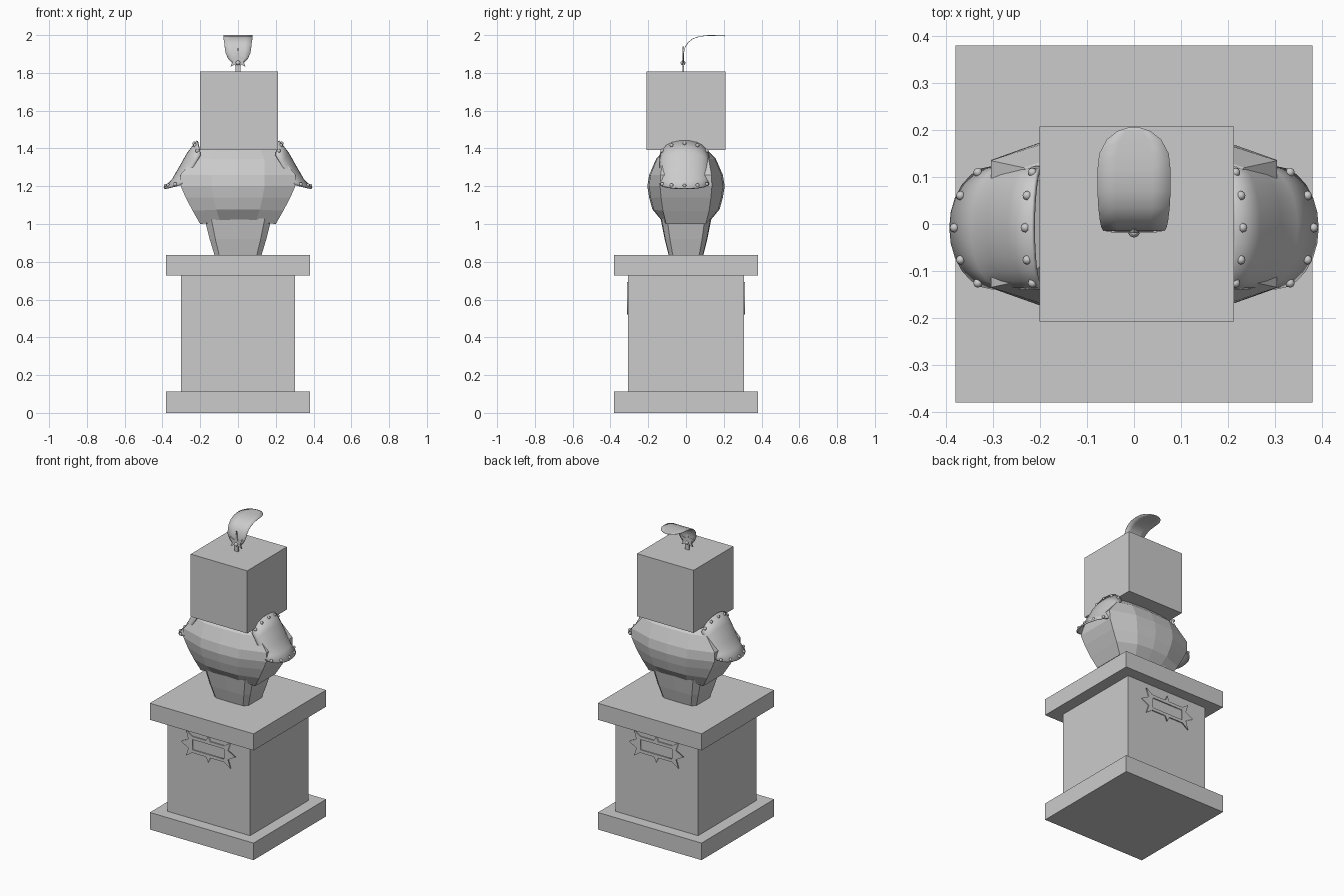
import bpy, bmesh
from math import sin, cos, pi, radians
from mathutils import Vector

if "Cube" in bpy.data.objects:
    bpy.data.objects.remove(bpy.data.objects["Cube"])


def make(name, verts, faces, thick=0, smooth=False):
    me = bpy.data.meshes.new(name)
    me.from_pydata(verts, [], faces)
    bm = bmesh.new()
    bm.from_mesh(me)
    bmesh.ops.recalc_face_normals(bm, faces=bm.faces)
    bm.to_mesh(me)
    bm.free()
    ob = bpy.data.objects.new(name, me)
    bpy.context.collection.objects.link(ob)
    if thick:
        m = ob.modifiers.new("thickness", 'SOLIDIFY')
        m.thickness, m.offset = thick, 0
    if smooth:
        bpy.ops.object.select_all(action='DESELECT')
        ob.select_set(True)
        bpy.context.view_layer.objects.active = ob
        bpy.ops.object.shade_smooth_by_angle(angle=radians(35))
    return ob


def box(name, x, y, z0, z1, cx=0, cy=0):
    v = [(cx + sx * x, cy + sy * y, z) for z in (z0, z1)
         for sx, sy in ((-1, -1), (1, -1), (1, 1), (-1, 1))]
    f = [(i, (i + 1) % 4, (i + 1) % 4 + 4, i + 4) for i in range(4)]
    return make(name, v, f + [(0, 1, 2, 3), (4, 5, 6, 7)])


def loft(name, rings):
    n = len(rings[0])
    f = [(r * n + i, r * n + (i + 1) % n, (r + 1) * n + (i + 1) % n, (r + 1) * n + i)
         for r in range(len(rings) - 1) for i in range(n)]
    last = (len(rings) - 1) * n
    f += [tuple(range(n)), tuple(range(last, last + n))]
    return make(name, [p for r in rings for p in r], f)


def grid(name, rows, **kw):
    n = len(rows[0])
    f = [(r * n + i, r * n + i + 1, (r + 1) * n + i + 1, (r + 1) * n + i)
         for r in range(len(rows) - 1) for i in range(n - 1)]
    return make(name, [p for r in rows for p in r], f, **kw)


# Pedestal
box("pedestal_base", .38, .38, 0, .113)
box("pedestal_shaft", .303, .306, .113, .727)
box("pedestal_cap", .38, .38, .727, .837)

# Spiked plaque frames on front and back of the shaft
quarter = [(0, .087), (.015, .054), (.118, .054), (.163, .085), (.145, .03), (.2, 0)]
right = quarter + [(x, -z) for x, z in quarter[-2::-1]]
star = right + [(-x, z) for x, z in right[-2:0:-1]]
slot = [(-.115, -.034), (.115, -.034), (.115, .034), (-.115, .034)]
for name, side in (("front_plaque", -1), ("back_plaque", 1)):
    cu = bpy.data.curves.new(name, 'CURVE')
    cu.dimensions, cu.fill_mode, cu.extrude = '2D', 'BOTH', .006
    for pts in (star, slot):
        sp = cu.splines.new('POLY')
        sp.points.add(len(pts) - 1)
        for p, (x, z) in zip(sp.points, pts):
            p.co = (x, z, 0, 1)
        sp.use_cyclic_u = True
    ob = bpy.data.objects.new(name, cu)
    ob.location, ob.rotation_euler = (0, side * .307, .607), (pi / 2, 0, 0)
    bpy.context.collection.objects.link(ob)
    bpy.ops.object.select_all(action='DESELECT')
    ob.select_set(True)
    bpy.context.view_layer.objects.active = ob
    bpy.ops.object.convert(target='MESH')


def section(z, sx, sy, mx, my, cy, arch=0):
    # Faceted torso outline: flat sides, angled corners, ridged centre
    q = [(sx, sy, z), (mx, my, z + arch * .7), (0, cy, z + arch),
         (-mx, my, z + arch * .7), (-sx, sy, z)]
    return q + [(x, -y, h) for x, y, h in reversed(q)]


# Waist and chest
loft("waist", [section(.837, .125, .07, .1, .09, .092),
               section(.92, .15, .085, .12, .11, .113),
               section(1.03, .178, .1, .142, .13, .135)])
loft("chest", [section(1.0, .2, .105, .095, .125, .13, .02),
               section(1.07, .24, .122, .115, .17, .178, .008),
               section(1.14, .277, .132, .13, .187, .195),
               section(1.2, .303, .137, .14, .195, .205),
               section(1.26, .305, .135, .14, .188, .195),
               section(1.345, .235, .12, .14, .153, .158),
               section(1.392, .2, .09, .12, .105, .112)])

# Box head
box("head", .207, .208, 1.392, 1.807, .006)

# Shoulder plates: (edge x, edge z, crown x, crown z) from top to bottom
spine = [(.198, 1.365, .215, 1.44), (.225, 1.32, .265, 1.375),
         (.255, 1.265, .31, 1.295), (.275, 1.23, .345, 1.235),
         (.3, 1.208, .39, 1.188)]


def plate_point(row, t, side):
    ex, ez, kx, kz = row
    c = cos(t)
    return Vector((side * (ex + (kx - ex) * c), -.008 + .127 * sin(t), ez + (kz - ez) * c))


for side, tag in ((-1, "left"), (1, "right")):
    grid(tag + "_shoulder_plate",
         [[plate_point(r, -pi / 2 + pi * i / 12, side) for i in range(13)] for r in spine],
         thick=.01, smooth=True)
    # Rivets along the upper and lower rims
    bm = bmesh.new()
    for a, b, k in ((spine[0], spine[1], .25), (spine[-1], spine[-2], .25)):
        row = [p + (q - p) * k for p, q in zip(a, b)]
        for t in (-1.12, -.55, 0, .55, 1.12):
            new = bmesh.ops.create_uvsphere(bm, u_segments=8, v_segments=6, radius=.01)
            out = Vector((side * .004 * cos(t), .004 * sin(t), .003))
            bmesh.ops.translate(bm, verts=new["verts"], vec=plate_point(row, t, side) + out)
    me = bpy.data.meshes.new(tag + "_rivets")
    bm.to_mesh(me)
    bm.free()
    for p in me.polygons:
        p.use_smooth = True
    bpy.context.collection.objects.link(bpy.data.objects.new(tag + "_rivets", me))

# Curled plume sheet: (y, z, half width)
plume = [(-.015, 1.845, .025), (-.015, 1.875, .052), (-.013, 1.905, .066),
         (-.005, 1.935, .07), (.01, 1.96, .073), (.035, 1.98, .076), (.07, 1.993, .078),
         (.115, 1.998, .078), (.15, 1.998, .074), (.18, 1.997, .058),
         (.198, 1.996, .035), (.207, 1.995, .008)]
grid("plume", [[(w * u, y, z) for u in (-1, -.5, 0, .5, 1)] for y, z, w in plume],
     thick=.003, smooth=True)

# Spiked plume holder with a small stud
half = [(0, 1.94), (.011, 1.88), (.048, 1.893), (.028, 1.862), (.04, 1.833),
        (.015, 1.845), (.013, 1.805)]
leaf = half + [(-x, z) for x, z in half[:0:-1]]
make("plume_holder", [(x, -.015, z) for x, z in leaf], [tuple(range(len(leaf)))], thick=.009)
bpy.ops.mesh.primitive_uv_sphere_add(segments=10, ring_count=6, radius=.013,
                                     location=(0, -.016, 1.853))
bpy.context.object.name = "plume_stud"
